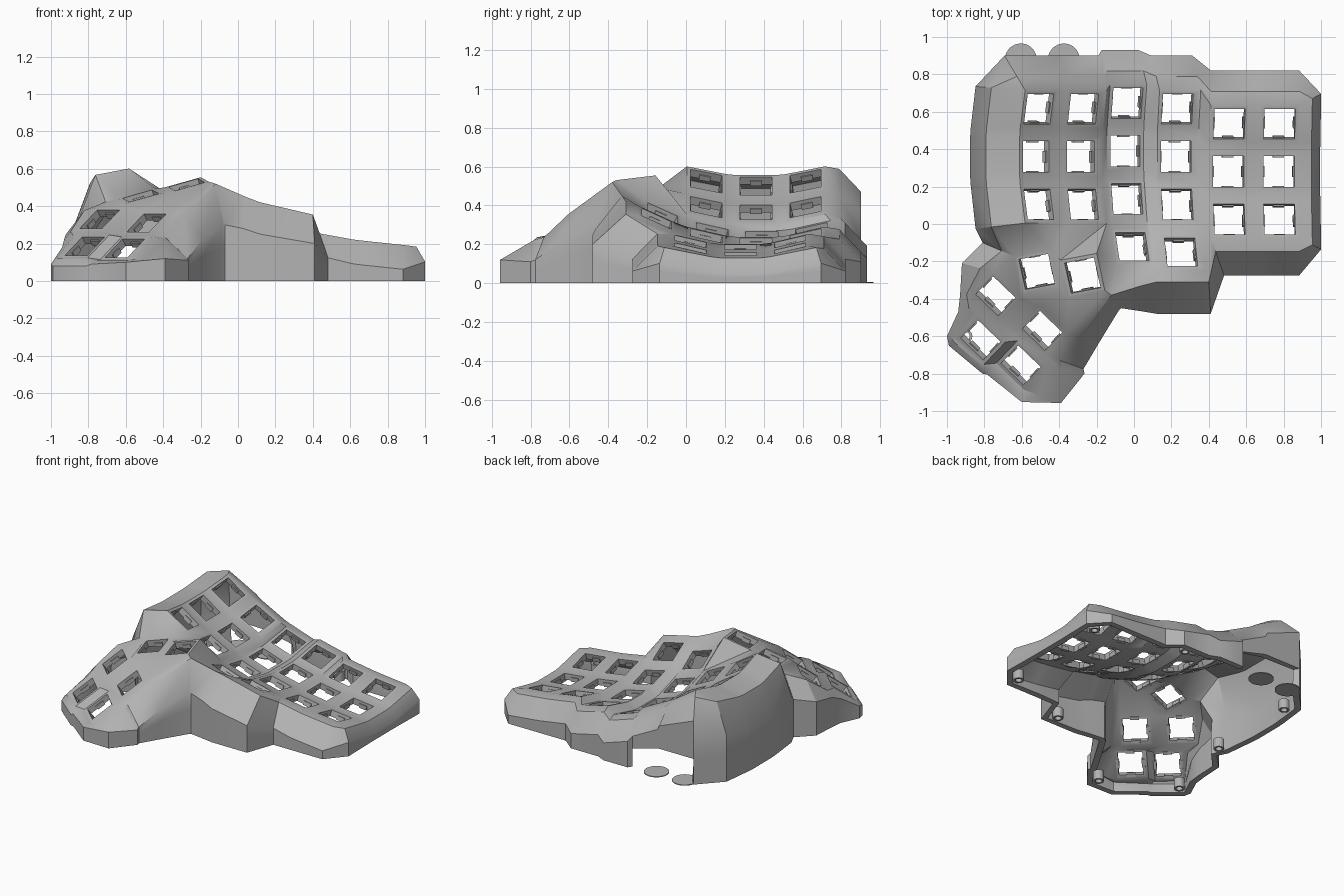
import bpy, bmesh, math
from mathutils import Vector as V, Matrix

cube = bpy.data.objects.get("Cube")
if cube:
    bpy.data.objects.remove(cube)

grey = bpy.data.materials.new("plain_grey")
grey.use_nodes = True
COLOUR = (0.45, 0.45, 0.45, 1)
grey.diffuse_color = COLOUR
grey.node_tree.nodes["Principled BSDF"].inputs["Base Color"].default_value = COLOUR


def make_object(name, bm):
    mesh = bpy.data.meshes.new(name)
    bm.to_mesh(mesh)
    bm.free()
    mesh.materials.append(grey)
    ob = bpy.data.objects.new(name, mesh)
    bpy.context.scene.collection.objects.link(ob)
    return ob


OUTER, HOLE, THICK = 0.103, 0.083, 0.045
BL, BR, TR, TL = range(4)
shell = bmesh.new()
clips = bmesh.new()
K = {}


def face(*pts):
    """Add a face, dropping repeated neighbouring points."""
    keep = [p for i, p in enumerate(pts) if (p - pts[i - 1]).length > 1e-4]
    if len(keep) > 2:
        shell.faces.new([shell.verts.new(p) for p in keep])


def key(name, centre, u, v, widen=0):
    """Square key frame with an open hole and four small switch clips."""
    c, u = V(centre), V(u).normalized()
    v = V(v)
    v = (v - u * v.dot(u)).normalized()
    n = u.cross(v)
    signs = ((-1, -1), (1, -1), (1, 1), (-1, 1))
    ring = [[c + (u * a + v * b) * h for a, b in signs] for h in (OUTER, HOLE)]
    for i in (BR, TR):
        ring[0][i] += u * widen
    for i in range(4):
        j = (i + 1) % 4
        face(ring[0][i], ring[0][j], ring[1][j], ring[1][i])
    K[name] = ring[0]
    for d, side in ((u, v), (-u, v), (v, u), (-v, u)):
        spot = c + d * (HOLE + 0.004) - n * 0.035
        rot = Matrix((d, side, d.cross(side))).transposed().to_4x4()
        size = Matrix.Diagonal((0.022, 0.06, 0.03, 1))
        bmesh.ops.create_cube(clips, size=1, matrix=Matrix.Translation(spot) @ rot @ size)


# Finger columns: x, middle y, middle z, sideways tilt in degrees, extra right border
columns = [(-0.525, 0.36, 0.50, 33, 0), (-0.285, 0.36, 0.365, 27, 0.026),
           (-0.046, 0.39, 0.24, 18, 0), (0.225, 0.36, 0.215, 13, 0.02),
           (0.505, 0.28, 0.185, 9, 0), (0.775, 0.28, 0.15, 6, 0)]
CURVE, PITCH = 0.46, 0.255
for c, (x, y, z, tilt, widen) in enumerate(columns):
    s, k = math.sin(math.radians(tilt)), math.cos(math.radians(tilt))
    n = V((s, 0, k))
    for r in range(4 if c in (2, 3) else 3):
        dy = PITCH * (1 - r)
        key((c, r), V((x, y + dy, z)) + n * CURVE * dy * dy,
            (k, 0, -s), V((0, 1, 0)) + n * 2 * CURVE * dy, widen)

# Thumb keys: two beside the fingers and a tilted block of four
key("t1", (-0.275, -0.275, 0.515), (0.16, 0.03, 0.045), (-0.035, 0.165, 0.02))
key("t2", (-0.52, -0.255, 0.455), (0.16, 0.03, 0.045), (-0.035, 0.165, 0.02))
block = {"t3": (-0.74, -0.385, 0.33), "t4": (-0.82, -0.62, 0.185),
         "t5": (-0.49, -0.57, 0.31), "t6": (-0.605, -0.755, 0.175)}
for name, centre in block.items():
    key(name, centre, (0.72, -0.69, 0), (0.56, 0.58, 0.59))

# Webs joining the finger keys
for c in range(6):
    for r in range(4):
        here, right, below, diag = (K.get(q) for q in
                                    ((c, r), (c + 1, r), (c, r + 1), (c + 1, r + 1)))
        if here and below:
            face(here[BL], here[BR], below[TR], below[TL])
        if here and right:
            face(here[BR], right[BL], right[TL], here[TR])
        if here and right and below and diag:
            face(here[BR], below[TR], diag[TL], right[BL])


def web(*corners):
    face(*[K[k][i] for k, i in corners])


# Webs round the thumb keys and up to the finger keys
web(((3, 2), BR), ((3, 3), TR), ((3, 3), BR), ((4, 2), BL))
web(("t3", BL), ("t3", BR), ("t4", TR), ("t4", TL))
web(("t4", BR), ("t4", TR), ("t6", TL), ("t6", BL))
web(("t6", TL), ("t6", TR), ("t5", BR), ("t5", BL))
web(("t3", BR), ("t5", BL), ("t6", TL), ("t4", TR))
web(("t3", TR), ("t3", BR), ("t5", BL), ("t5", TL))
web(("t2", TL), ("t2", BL), ("t3", TR), ("t3", TL))
web(("t2", BL), ("t2", BR), ("t5", TL), ("t3", TR))
web(("t2", BR), ("t1", BL), ("t5", TL))
web(("t1", BL), ("t1", BR), ("t5", TR), ("t5", TL))
web(("t2", BR), ("t2", TR), ("t1", TL), ("t1", BL))
web(((0, 2), BL), ((0, 2), BR), ("t2", TR), ("t2", TL))
web(((0, 2), BR), ((1, 2), BL), ("t2", TR))
web(((1, 2), BL), ((1, 2), BR), ("t1", TL), ("t2", TR))
web(((1, 2), BR), ("t1", TR), ("t1", TL))
web(((1, 2), BR), ((2, 2), BL), ((2, 3), TL), ("t1", TR))
web(("t1", TR), ((2, 3), TL), ((2, 3), BL), ("t1", BR))

# Wall stations: key corner, rim, shoulder, mid height, ground
stations = []


def station(k, i, shoulder, rim=None, out=0.4, drop=0.1, cut=False):
    e, s = K[k][i], V(shoulder)
    if rim is None:
        rim = e.lerp(s, out)
        rim.z = e.z + (s.z - e.z) * drop
    mid = V((s.x, s.y, min(0.19, s.z * 0.6)))
    stations.append(([e, V(rim), s, mid, V((s.x, s.y, 0))], cut))


def offset(k, i, d, **kw):
    station(k, i, K[k][i] + V(d), **kw)


for r in (2, 1, 0):                                   # left wall
    for i in (BL, TL):
        end = -0.03 if (r, i) == (2, BL) else 0.02 if (r, i) == (0, TL) else 0
        offset((0, r), i, (-0.265, end, -0.26), out=0.68, drop=0.13)
for c in range(6):                                    # back wall
    lean = -0.045 if c in (1, 2, 3) else 0
    offset((c, 0), TL, (-0.11 if c == 0 else lean, 0.185, -0.13), cut=c < 2)
    offset((c, 0), TR, (lean, 0.185, -0.13), cut=c == 0)
for r in range(3):                                    # right wall
    offset((5, r), TR, (0.118, 0.06 if r == 0 else 0, -0.09), out=0.6)
    offset((5, r), BR, (0.118, -0.06 if r == 2 else 0, -0.09), out=0.6)
for c in (5, 4):                                      # front wall
    offset((c, 2), BR, (0, -0.2, -0.13), out=0.36, drop=0)
    offset((c, 2), BL, (0.07 if c == 4 else 0, -0.2, -0.13), out=0.36, drop=0)
peak = (-0.12, -0.38, 0.52)
station((3, 3), BR, (0.41, -0.48, 0.2), (0.4, -0.31, 0.355))
station((3, 3), BL, (0.12, -0.48, 0.25), (0.12, -0.31, 0.42))
station((2, 3), BR, (0.03, -0.465, 0.28), (0.04, -0.33, 0.45))
station((2, 3), BL, (-0.07, -0.45, 0.3), peak)
station("t1", BR, (-0.08, -0.46, 0.3), peak)
station("t5", TR, (-0.19, -0.64, 0.22))               # thumb wall
station("t5", BR, (-0.27, -0.775, 0.12))
station("t6", TR, (-0.265, -0.8, 0.11))
station("t6", BR, (-0.39, -0.957, 0.12))
station("t6", BR, (-0.6, -0.952, 0.1))
station("t6", BL, (-0.785, -0.805, 0.09))
station("t4", BR, (-0.81, -0.8, 0.08))
station("t4", BL, (-0.99, -0.65, 0.08))
station("t4", BL, (-1.0, -0.6, 0.09))
station("t4", TL, (-0.94, -0.47, 0.18))
station("t3", BL, (-0.93, -0.38, 0.22))
station("t3", TL, (-0.92, -0.21, 0.25))
station("t2", TL, (-0.81, -0.1, 0.28))

# Skin the stations, leaving the socket opening low in the back wall
for n, (a, cut) in enumerate(stations):
    b = stations[(n + 1) % len(stations)][0]
    for lv in range(3 if cut else 4):
        face(a[lv], a[lv + 1], b[lv + 1], b[lv])

bmesh.ops.remove_doubles(shell, verts=shell.verts, dist=0.0005)
bmesh.ops.recalc_face_normals(shell, faces=shell.faces)
if sum(f.normal.z * f.calc_area() for f in shell.faces) < 0:
    bmesh.ops.reverse_faces(shell, faces=shell.faces)
case = make_object("case_shell", shell)
solid = case.modifiers.new("wall_thickness", "SOLIDIFY")
solid.thickness = THICK
solid.offset = -1

# Make the thickness real, then soften the shallow bends of the walls
for ob in bpy.context.selected_objects:
    ob.select_set(False)
bpy.context.view_layer.objects.active = case
case.select_set(True)
bpy.ops.object.modifier_apply(modifier=solid.name)
bpy.ops.object.shade_smooth_by_angle(angle=math.radians(32))
make_object("switch_clips", clips)

# Thin round feet at the socket opening
for name, x in (("right_disc", -0.605), ("left_disc", -0.375)):
    bm = bmesh.new()
    bmesh.ops.create_cone(bm, cap_ends=True, segments=32, radius1=0.085, radius2=0.085,
                          depth=0.006, matrix=Matrix.Translation((x, 0.88, 0.003)))
    make_object(name, bm)

# Hollow screw posts along the inside of the walls
posts = bmesh.new()
for x, y in ((-0.76, 0.66), (0.25, 0.83), (0.9, 0.66), (0.86, -0.18),
             (0.33, -0.4), (-0.76, -0.02), (-0.42, -0.87), (-0.9, -0.6)):
    bmesh.ops.create_cone(posts, cap_ends=False, segments=20, radius1=0.036, radius2=0.036,
                          depth=0.07, matrix=Matrix.Translation((x, y, 0.035)))
tube = make_object("screw_posts", posts).modifiers.new("tube_wall", "SOLIDIFY")
tube.thickness = 0.014
